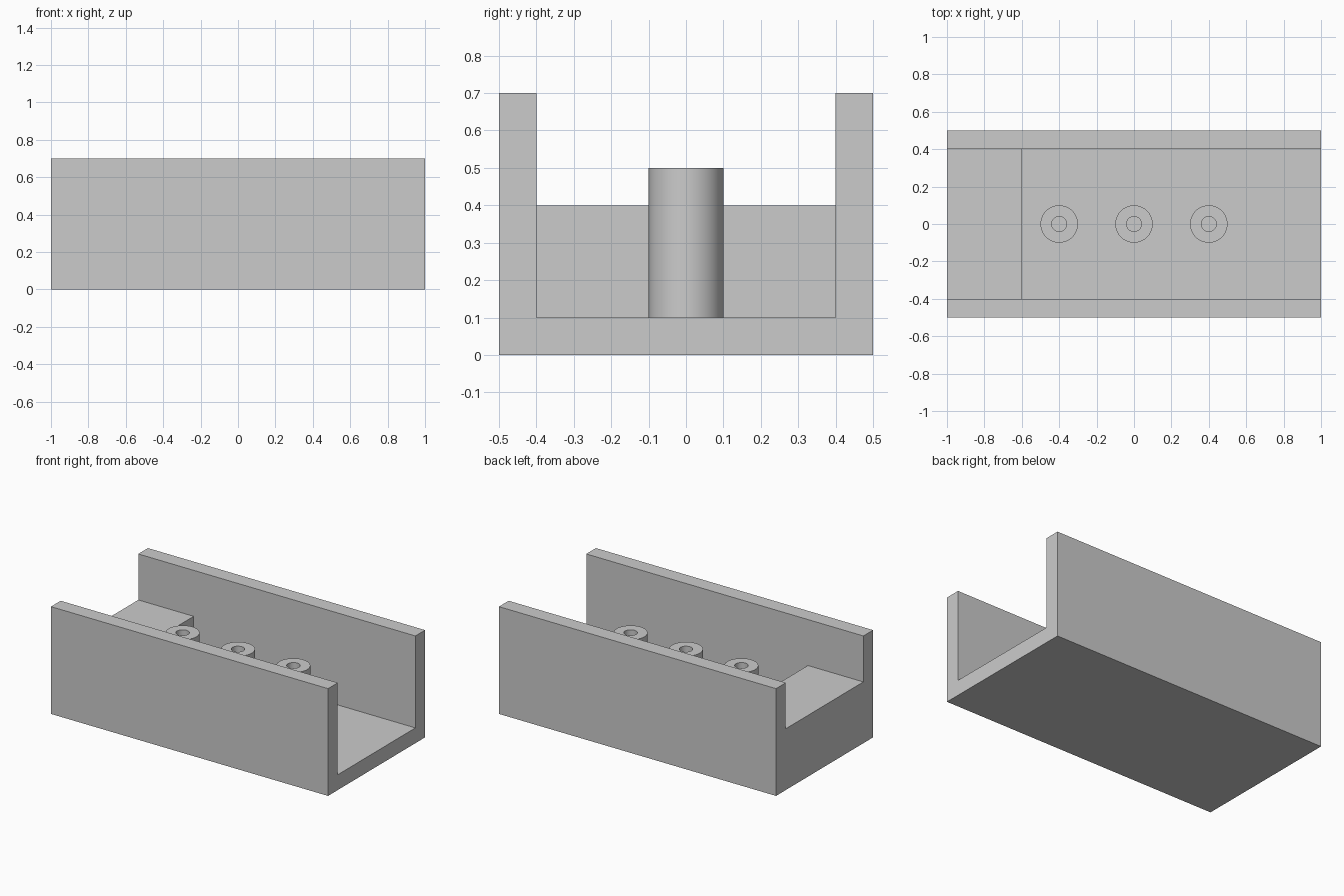
import bpy
import bmesh
from math import cos, sin, tau, radians

cube = bpy.data.objects.get("Cube")
if cube:
    bpy.data.objects.remove(cube, do_unlink=True)

grey = bpy.data.materials.new("plain grey")
grey.use_nodes = True
colour = (0.6, 0.6, 0.6, 1)
grey.diffuse_color = colour
grey.node_tree.nodes["Principled BSDF"].inputs["Base Color"].default_value = colour


def add_object(name, bm):
    bmesh.ops.recalc_face_normals(bm, faces=bm.faces)
    mesh = bpy.data.meshes.new(name)
    bm.to_mesh(mesh)
    bm.free()
    mesh.materials.append(grey)
    obj = bpy.data.objects.new(name, mesh)
    bpy.context.collection.objects.link(obj)
    return obj


def side_extrusion(name, outline, half_width):
    """Extrude an (x, z) outline evenly across y."""
    bm = bmesh.new()
    face = bm.faces.new([bm.verts.new((x, -half_width, z)) for x, z in outline])
    moved = bmesh.ops.extrude_face_region(bm, geom=[face])["geom"]
    verts = [v for v in moved if isinstance(v, bmesh.types.BMVert)]
    bmesh.ops.translate(bm, verts=verts, vec=(0, 2 * half_width, 0))
    return add_object(name, bm)


def tube(name, x, outer, inner, bottom, top, sides=64):
    """Hollow upright post, open down to the tray floor."""
    bm = bmesh.new()
    rings = []
    for r, z in ((outer, bottom), (outer, top), (inner, top), (inner, bottom)):
        rings.append([bm.verts.new((x + r * cos(tau * i / sides),
                                    r * sin(tau * i / sides), z))
                      for i in range(sides)])
    for a, b in zip(rings, rings[1:] + rings[:1]):
        for i in range(sides):
            j = (i + 1) % sides
            bm.faces.new((a[i], a[j], b[j], b[i]))
    obj = add_object(name, bm)
    bpy.ops.object.select_all(action="DESELECT")
    obj.select_set(True)
    bpy.context.view_layer.objects.active = obj
    bpy.ops.object.shade_smooth_by_angle(angle=radians(30))
    return obj


# Solid tray body
tray = side_extrusion("tray", [(-1, 0), (1, 0), (1, 0.7), (-1, 0.7)], 0.5)

# Stepped channel cut, leaving two walls, a floor and a raised end block
cutter = side_extrusion("channel_cutter",
                        [(-1.2, 0.4), (-0.6, 0.4), (-0.6, 0.1),
                         (1.2, 0.1), (1.2, 0.9), (-1.2, 0.9)], 0.4)
cutter.hide_render = True
cutter.hide_set(True)
cut = tray.modifiers.new("channel", "BOOLEAN")
cut.operation = "DIFFERENCE"
cut.solver = "EXACT"
cut.object = cutter

# Row of hollow posts
for label, x in (("right", -0.4), ("middle", 0), ("left", 0.4)):
    tube(label + "_post", x, 0.1, 0.04, 0.1, 0.5)
